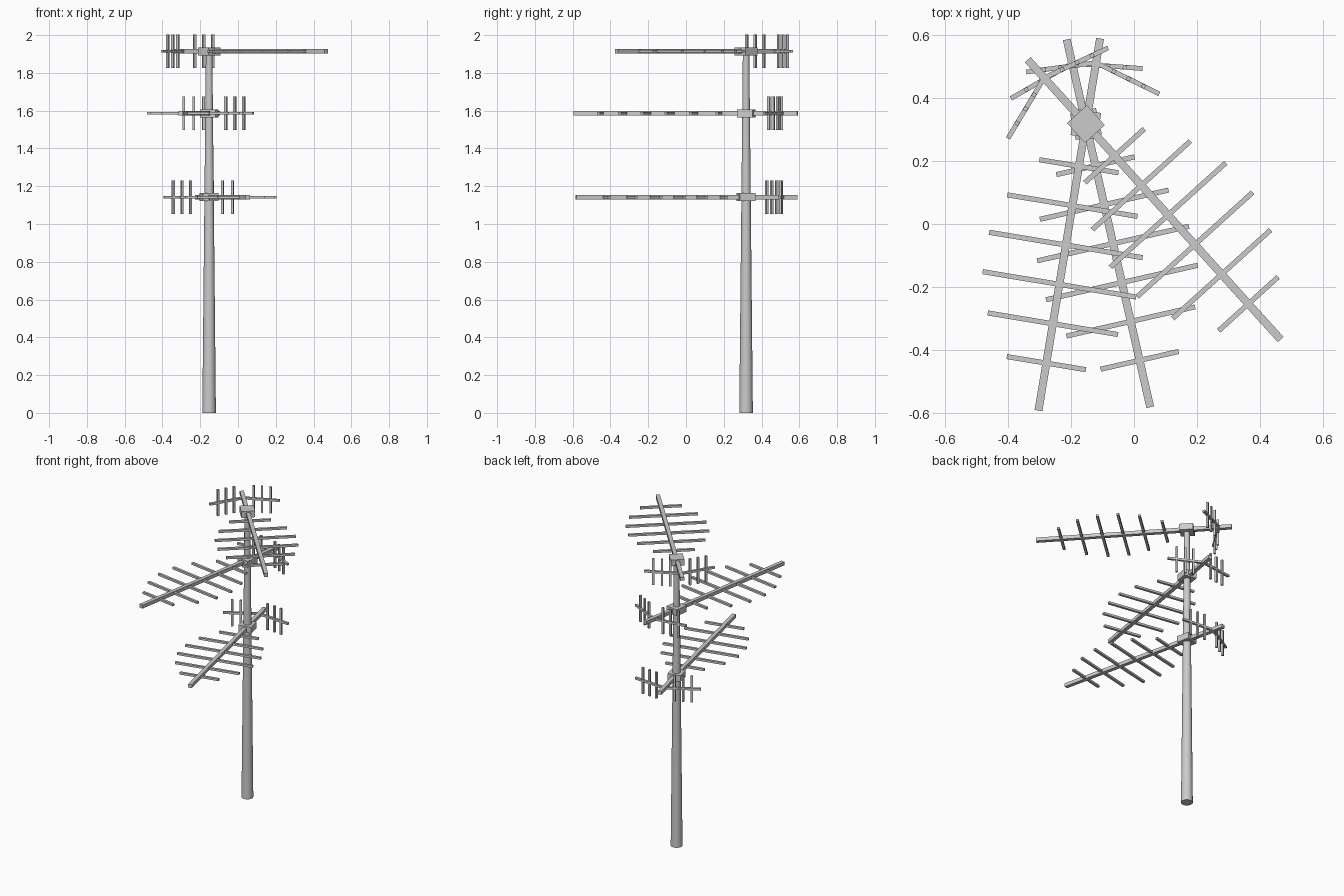
import bpy, bmesh
from math import radians, cos, sin
from mathutils import Matrix, Vector

if "Cube" in bpy.data.objects:
    bpy.data.objects.remove(bpy.data.objects["Cube"])

PX, PY = -0.153, 0.318          # mast position
TILT = radians(17)              # forward sweep of the reflector arms
APEX = -0.198                   # reflector position behind the mast


def make_object(name, bm):
    mesh = bpy.data.meshes.new(name)
    bm.to_mesh(mesh)
    bm.free()
    obj = bpy.data.objects.new(name, mesh)
    bpy.context.collection.objects.link(obj)
    return obj


def box(bm, centre, size, angle=0.0):
    m = (Matrix.Translation(centre) @ Matrix.Rotation(angle, 4, 'Z')
         @ Matrix.Diagonal((*size, 1)))
    bmesh.ops.create_cube(bm, size=1, matrix=m)


def place(name, bm, z, heading):
    obj = make_object(name, bm)
    obj.location = (PX, PY, z)
    obj.rotation_euler.z = heading


def antenna(label, z, heading_deg):
    heading = radians(heading_deg)

    # clamp block around the mast
    bm = bmesh.new()
    box(bm, (0, 0, 0), (0.085, 0.085, 0.042))
    place(label + "_clamp", bm, z, heading)

    # long boom
    bm = bmesh.new()
    box(bm, (0.324, 0, 0), (1.2, 0.025, 0.023))
    place(label + "_boom", bm, z, heading)

    # cross rods
    bm = bmesh.new()
    for i, length in enumerate((0.255, 0.42, 0.495, 0.495, 0.42, 0.255)):
        box(bm, (0.136 + 0.127 * i, 0, 0), (0.016, length, 0.014))
    place(label + "_cross_rods", bm, z, heading)

    # swept reflector arms with upright rods
    arms, rods = bmesh.new(), bmesh.new()
    for side in (-1, 1):
        d = Vector((sin(TILT), side * cos(TILT), 0))
        angle = -side * TILT
        apex = Vector((APEX, 0, 0))
        box(arms, apex + d * 0.112, (0.015, 0.225, 0.014), angle)
        for t in (0.063, 0.115, 0.168):
            box(rods, apex + d * t, (0.013, 0.013, 0.176), angle)
    place(label + "_reflector_arms", arms, z, heading)
    place(label + "_reflector_rods", rods, z, heading)


# tapered mast
bm = bmesh.new()
bmesh.ops.create_cone(bm, cap_ends=True, segments=20, radius1=0.036, radius2=0.017,
                      depth=1.92, matrix=Matrix.Translation((PX, PY, 0.96)))
mast = make_object("mast", bm)
bpy.context.view_layer.objects.active = mast
mast.select_set(True)
bpy.ops.object.shade_smooth_by_angle()

# three antennas at different heights and headings
antenna("top_antenna", 1.914, -47.9)
antenna("middle_antenna", 1.586, -99.4)
antenna("lower_antenna", 1.142, -77.2)
